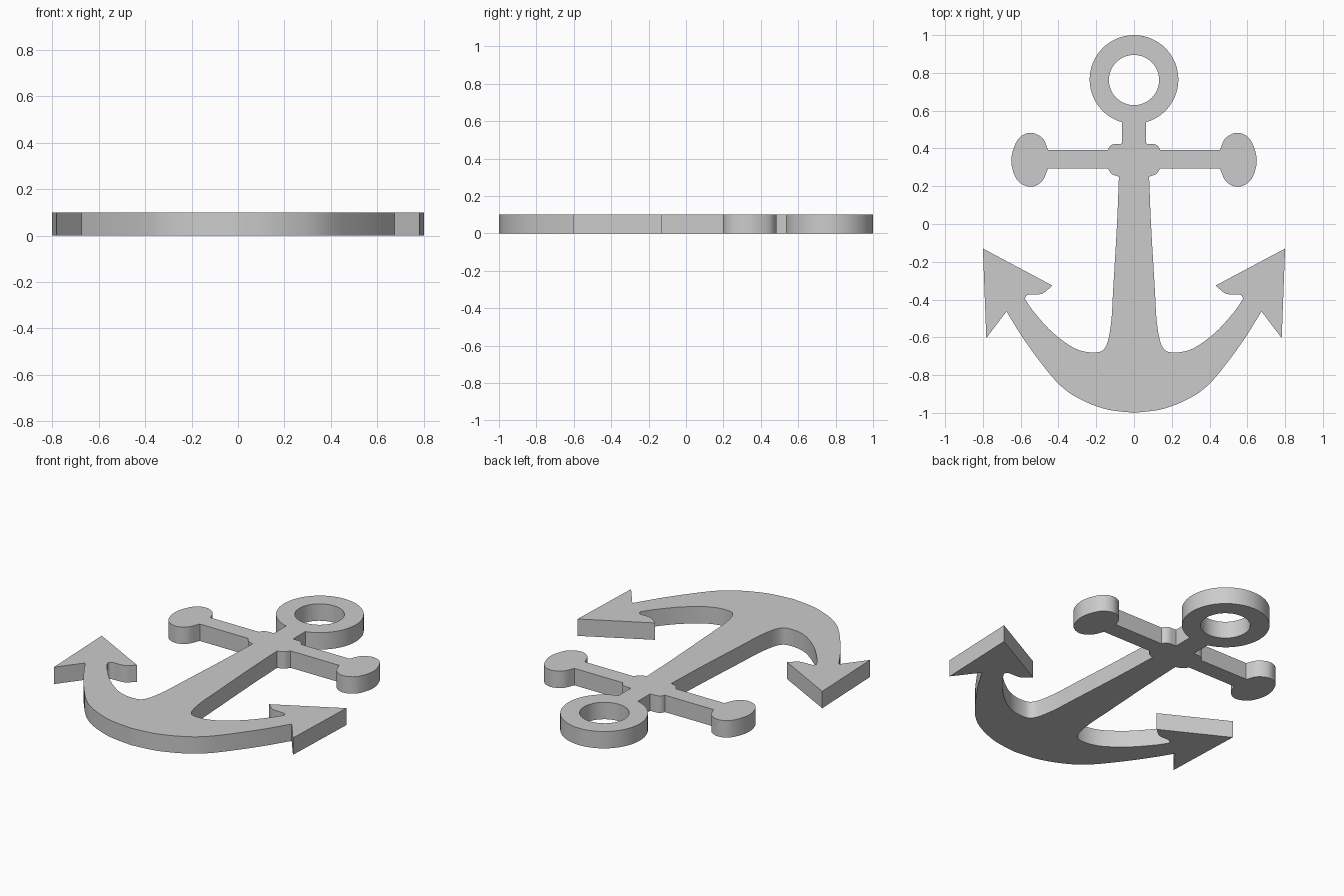
import bpy, bmesh, math
from mathutils import Vector

if "Cube" in bpy.data.objects:
    bpy.data.objects.remove(bpy.data.objects["Cube"])

THICK = 0.10
RING_Y, RING_R, HOLE_R = 0.765, 0.235, 0.133


def smooth_run(pts, steps=6):
    """Catmull-Rom through the points; runs of two points stay straight."""
    p = [Vector(q) for q in pts]
    if len(p) < 3:
        return p
    p = [2 * p[0] - p[1]] + p + [2 * p[-1] - p[-2]]
    out = []
    for a, b, c, d in zip(p, p[1:], p[2:], p[3:]):
        for i in range(steps):
            t = i / steps
            out.append(0.5 * (2 * b + (c - a) * t + (2 * a - 5 * b + 4 * c - d) * t ** 2
                              + (3 * b - a - 3 * c + d) * t ** 3))
    return out + [p[-2]]


def arc(cy, r, a0, a1, n):
    return [(r * math.sin(a0 + (a1 - a0) * i / n), cy + r * math.cos(a0 + (a1 - a0) * i / n))
            for i in range(n + 1)]


# Right half of the outline, top to bottom; runs meet at sharp corners
neck = math.pi - math.asin(0.063 / RING_R)
runs = [
    arc(RING_Y, RING_R, 0, neck, 24),                                   # ring
    [(0.063, 0.425), (0.105, 0.423), (0.127, 0.412), (0.138, 0.393)],   # upper collar
    [(0.455, 0.393), (0.485, 0.455), (0.55, 0.483), (0.615, 0.447),     # stock knob
     (0.65, 0.34), (0.62, 0.235), (0.55, 0.197), (0.488, 0.225), (0.455, 0.293)],
    [(0.138, 0.293), (0.118, 0.265), (0.08, 0.25)],                     # lower collar
    [(0.08, 0.25), (0.09, 0.0), (0.11, -0.34), (0.122, -0.53), (0.15, -0.65),
     (0.205, -0.68), (0.31, -0.66), (0.43, -0.575), (0.53, -0.465), (0.578, -0.395)],
    [(0.578, -0.395), (0.562, -0.375), (0.49, -0.37), (0.45, -0.342), (0.432, -0.326)],
    [(0.80, -0.13), (0.782, -0.604)],                                   # fluke
    [(0.675, -0.463), (0.59, -0.60), (0.485, -0.745), (0.39, -0.855),   # underside
     (0.29, -0.925), (0.15, -0.98), (0, -1.0)],
]
half = []
for run in runs:
    for v in smooth_run(run, 1 if run is runs[0] else 6):
        if not half or (v - half[-1]).length > 1e-4:
            half.append(v)
outline = half + [Vector((-v.x, v.y)) for v in reversed(half[1:-1])]
hole = arc(RING_Y - 0.003, HOLE_R, 0, 2 * math.pi, 48)[:-1]

# Filled and extruded curve
curve = bpy.data.curves.new("anchor", 'CURVE')
curve.dimensions = '2D'
curve.fill_mode = 'BOTH'
curve.extrude = THICK / 2
for loop in (outline, hole):
    s = curve.splines.new('POLY')
    s.points.add(len(loop) - 1)
    for pt, v in zip(s.points, loop):
        pt.co = (v[0], v[1], 0, 1)
    s.use_cyclic_u = True
anchor = bpy.data.objects.new("anchor", curve)
bpy.context.collection.objects.link(anchor)
bpy.context.view_layer.objects.active = anchor
anchor.select_set(True)
bpy.ops.object.convert(target='MESH')
anchor = bpy.context.object

# Weld caps to sides, stand on z = 0
bm = bmesh.new()
bm.from_mesh(anchor.data)
bmesh.ops.translate(bm, verts=bm.verts, vec=(0, 0, THICK / 2))
bmesh.ops.remove_doubles(bm, verts=bm.verts, dist=1e-5)
bmesh.ops.recalc_face_normals(bm, faces=bm.faces)
bm.to_mesh(anchor.data)
bm.free()
bpy.ops.object.shade_smooth_by_angle(angle=math.radians(30))
